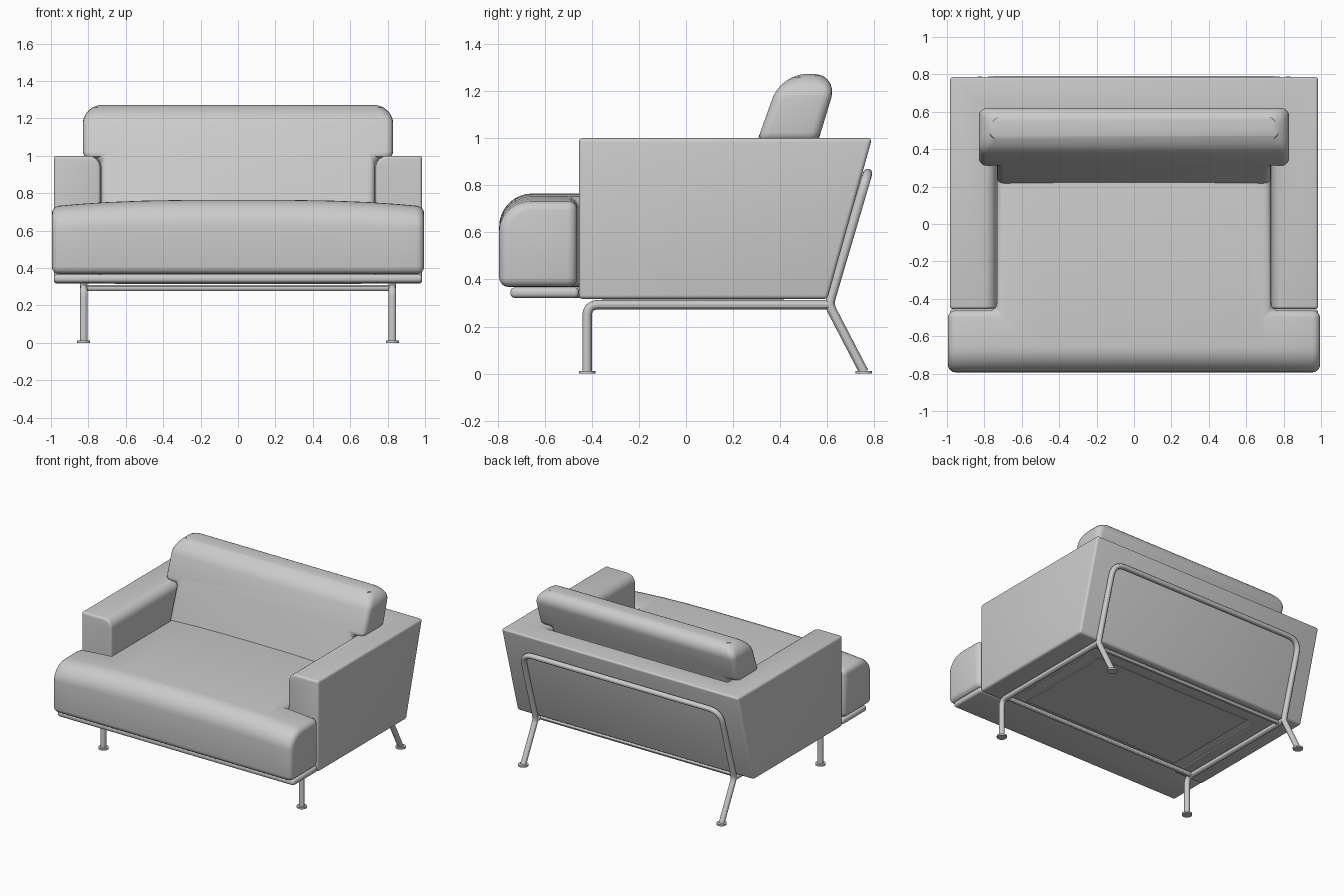
import bpy, bmesh
from mathutils import Vector

if "Cube" in bpy.data.objects:
    bpy.data.objects.remove(bpy.data.objects["Cube"])


def finish(obj):
    bpy.ops.object.select_all(action='DESELECT')
    obj.select_set(True)
    bpy.context.view_layer.objects.active = obj
    if obj.type == 'CURVE':
        bpy.ops.object.convert(target='MESH')
    bpy.ops.object.shade_smooth_by_angle()


def solid(name, outline, place, soft, rounds=(), cuts=(), warp=None, segs=4):
    """Extrude an outline (place maps u, v, side to 3D), round chosen edges, soften the rest."""
    bm = bmesh.new()
    a = [bm.verts.new(place(u, v, 0)) for u, v in outline]
    b = [bm.verts.new(place(u, v, 1)) for u, v in outline]
    bm.faces.new(a)
    bm.faces.new(b)
    for i in range(len(a)):
        j = (i + 1) % len(a)
        bm.faces.new((a[i], a[j], b[j], b[i]))
    bmesh.ops.recalc_face_normals(bm, faces=bm.faces)
    for test, r in rounds:
        edges = [e for e in bm.edges if all(test(v.co) for v in e.verts)]
        bmesh.ops.bevel(bm, geom=edges, offset=r, segments=9, profile=0.5,
                        affect='EDGES', clamp_overlap=False)
    edges = [e for e in bm.edges if e.calc_face_angle(0) > 0.6]
    bmesh.ops.bevel(bm, geom=edges, offset=soft, segments=segs, profile=0.5,
                    affect='EDGES', clamp_overlap=False)
    for x in cuts:
        bmesh.ops.bisect_plane(bm, geom=bm.verts[:] + bm.edges[:] + bm.faces[:],
                               plane_co=(x, 0, 0), plane_no=(1, 0, 0))
    if warp:
        for v in bm.verts:
            v.co = warp(v.co)
    me = bpy.data.meshes.new(name)
    bm.to_mesh(me)
    bm.free()
    obj = bpy.data.objects.new(name, me)
    bpy.context.collection.objects.link(obj)
    finish(obj)


def tube(name, corners, radii, r=0.02):
    """Round tube through corner points, with a fillet at each inner corner."""
    pts = [Vector(p) for p in corners]
    path = [pts[0]]
    for i, f in enumerate(radii, 1):
        p = pts[i]
        s = p + (pts[i - 1] - p).normalized() * f
        e = p + (pts[i + 1] - p).normalized() * f
        for k in range(9):
            t = k / 8
            path.append(s * (1 - t) ** 2 + p * 2 * t * (1 - t) + e * t * t)
    path.append(pts[-1])
    cu = bpy.data.curves.new(name, 'CURVE')
    cu.dimensions = '3D'
    cu.bevel_depth, cu.bevel_resolution, cu.use_fill_caps = r, 4, True
    sp = cu.splines.new('POLY')
    sp.points.add(len(path) - 1)
    for q, p in zip(sp.points, path):
        q.co = (*p, 1)
    obj = bpy.data.objects.new(name, cu)
    bpy.context.collection.objects.link(obj)
    finish(obj)


def tee(wide, narrow, front, notch, back):
    return [(-wide, front), (wide, front), (wide, notch), (narrow, notch),
            (narrow, back), (-narrow, back), (-narrow, notch), (-wide, notch)]


# Arms and leaning back as one U-shaped shell
shell = [(-.985, -.455), (-.985, .79), (.985, .79), (.985, -.455),
         (.735, -.455), (.735, .57), (-.735, .57), (-.735, -.455)]
solid("arms_and_back", shell,
      lambda x, y, t: (x, y - (0.19 if y > 0 and not t else 0), 1.0 if t else 0.317),
      0.017, [(lambda c: abs(c.x) < .75 and c.z > .9, 0.065)])

# T-shaped seat cushion, rounded front and slightly crowned top
solid("seat_cushion", tee(.995, .733, -.793, -.462, .4),
      lambda x, y, t: (x, y, 0.765 if t else 0.368),
      0.04, [(lambda c: c.y < -.7 and c.z > .7, 0.14)],
      cuts=(-.85, -.7, -.5, -.25, 0, .25, .5, .7, .85),
      warp=lambda c: Vector((c.x, c.y, c.z - 0.035 * abs(c.x) ** 3 * max(0, (c.z - .45) / .3))))

# Back cushion: T seen from the front, resting over the arms
solid("back_cushion", tee(.83, .733, 1.272, .985, .6),
      lambda x, z, t: (x, .565 + .3 * (z - 1) if t else .22 + .36 * (z - .76), z),
      0.04, [(lambda c: c.z > 1.2, 0.105)])

# Base board under the seat, and its underside panel
solid("base_board", tee(.985, .75, -.745, -.455, .5),
      lambda x, y, t: (x, y, 0.366 if t else 0.322), 0.018)
solid("underside_panel", [(-.66, -.36), (.66, -.36), (.66, .42), (-.66, .42)],
      lambda x, y, t: (x, y, 0.34 if t else 0.316), 0.003, segs=1)

# Tube frame: front legs with side rails, rear legs with back loop, cross bars
X, Z = 0.825, 0.293
for s, side in ((-1, "left"), (1, "right")):
    tube(f"front_leg_and_rail_{side}",
         [(s * X, -.42, 0.005), (s * X, -.42, Z), (s * X, .61, Z)], [.05])
    for y, end in ((-.42, "front"), (.755, "rear")):
        bpy.ops.mesh.primitive_cylinder_add(vertices=24, radius=.035, depth=.012,
                                            location=(s * X, y, .006))
        foot = bpy.context.object
        foot.name = f"foot_{end}_{side}"
        finish(foot)
tube("rear_legs_and_back_loop",
     [(X, .755, .008), (X, .607, Z), (X, .771, .85),
      (-X, .771, .85), (-X, .607, Z), (-X, .755, .008)], [.03, .1, .1, .03])
for y, end in ((-.37, "front"), (.56, "rear")):
    tube(f"cross_bar_{end}", [(-X, y, Z), (X, y, Z)], [], 0.017)
